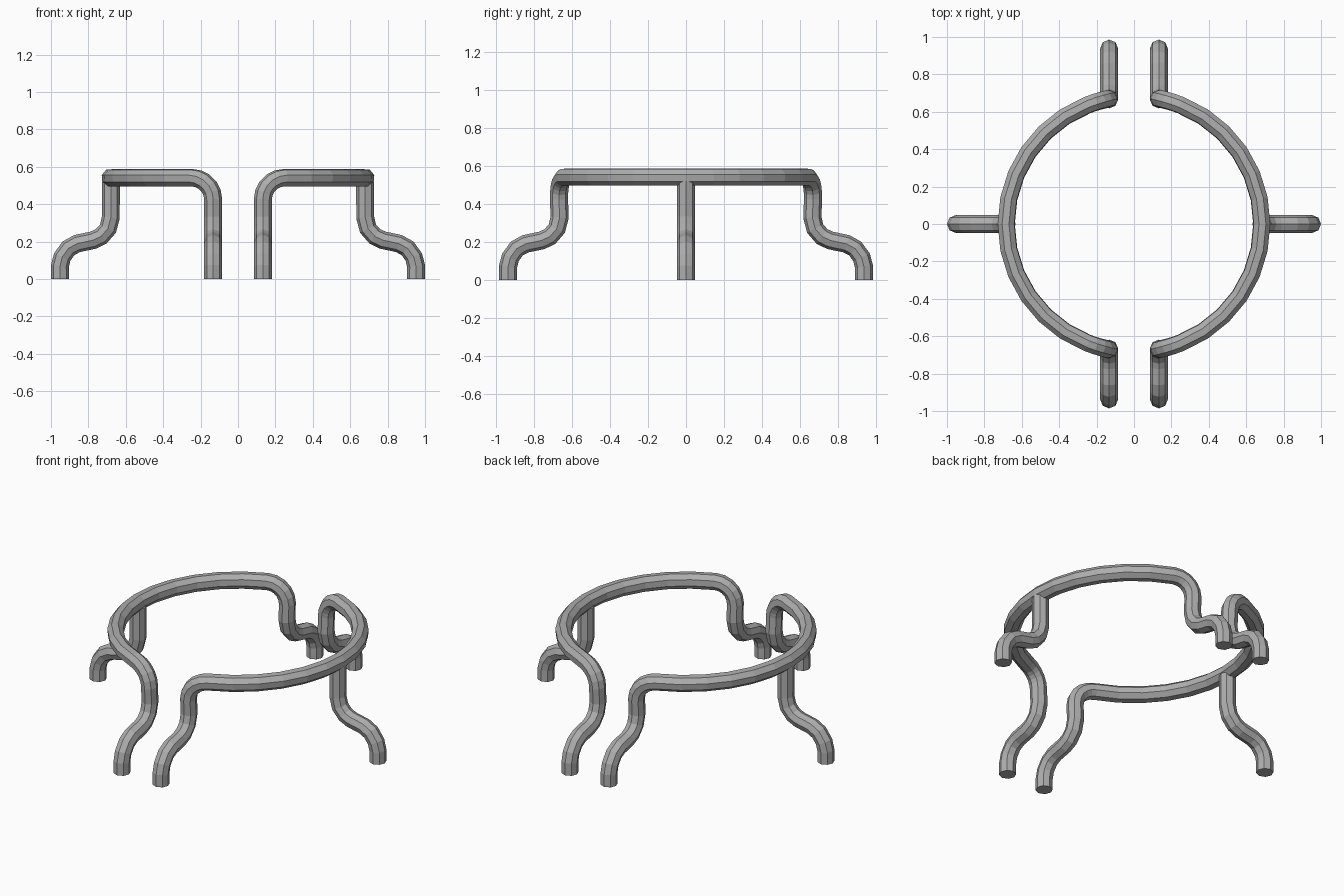
import bpy
import math

if "Cube" in bpy.data.objects:
    bpy.data.objects.remove(bpy.data.objects["Cube"])

TUBE = 0.048      # tube radius
RING = 0.683      # ring centreline radius
RING_Z = 0.542    # ring centreline height
BEND = 0.115      # radius of the bend from ring into leg
LEG_X = 0.133     # sideways position of front and back legs

metal = bpy.data.materials.new("grey metal")
metal.diffuse_color = (0.42, 0.42, 0.42, 1)
metal.use_nodes = True
metal.node_tree.nodes["Principled BSDF"].inputs["Base Color"].default_value = metal.diffuse_color

# S-shaped leg profile, as (distance outwards, height)
LEG = [(0.68, 0.33), (0.695, 0.27), (0.732, 0.228), (0.775, 0.208),
       (0.86, 0.19), (0.906, 0.165), (0.94, 0.118), (0.952, 0.07), (0.952, 0)]


def tube(name, points):
    """Eight-sided capped tube along a list of points."""
    curve = bpy.data.curves.new(name, 'CURVE')
    curve.dimensions = '3D'
    curve.bevel_depth = TUBE
    curve.bevel_resolution = 2
    curve.use_fill_caps = True
    curve.twist_mode = 'MINIMUM'
    spline = curve.splines.new('POLY')
    spline.points.add(len(points) - 1)
    for p, co in zip(spline.points, points):
        p.co = (*co, 1)
    spline.use_smooth = False
    curve.materials.append(metal)
    obj = bpy.data.objects.new(name, curve)
    bpy.context.collection.objects.link(obj)


def half_frame(side):
    """Half ring whose ends bend down into a front and a back leg."""
    end = math.acos((LEG_X + BEND) / RING)
    ring = [(RING * math.cos(a), RING * math.sin(a), RING_Z)
            for a in (-end + 2 * end * i / 12 for i in range(13))]
    leg = []
    for i in range(1, 6):
        t = math.radians(18 * i)
        x = LEG_X + BEND * (1 - math.sin(t))
        leg.append((x, math.sqrt(RING ** 2 - x * x),
                    RING_Z - BEND * (1 - math.cos(t))))
    leg += [(LEG_X, r - 0.014, z) for r, z in LEG]
    front = [(x, -y, z) for x, y, z in reversed(leg)]
    return [(side * x, y, z) for x, y, z in front + ring + leg]


for label, side in (("right", 1), ("left", -1)):
    tube(label + "_half_ring_with_legs", half_frame(side))
    # Side leg, starting inside the ring
    tube(label + "_side_leg",
         [(side * r, 0, z) for r, z in [(0.68, 0.52)] + LEG])
